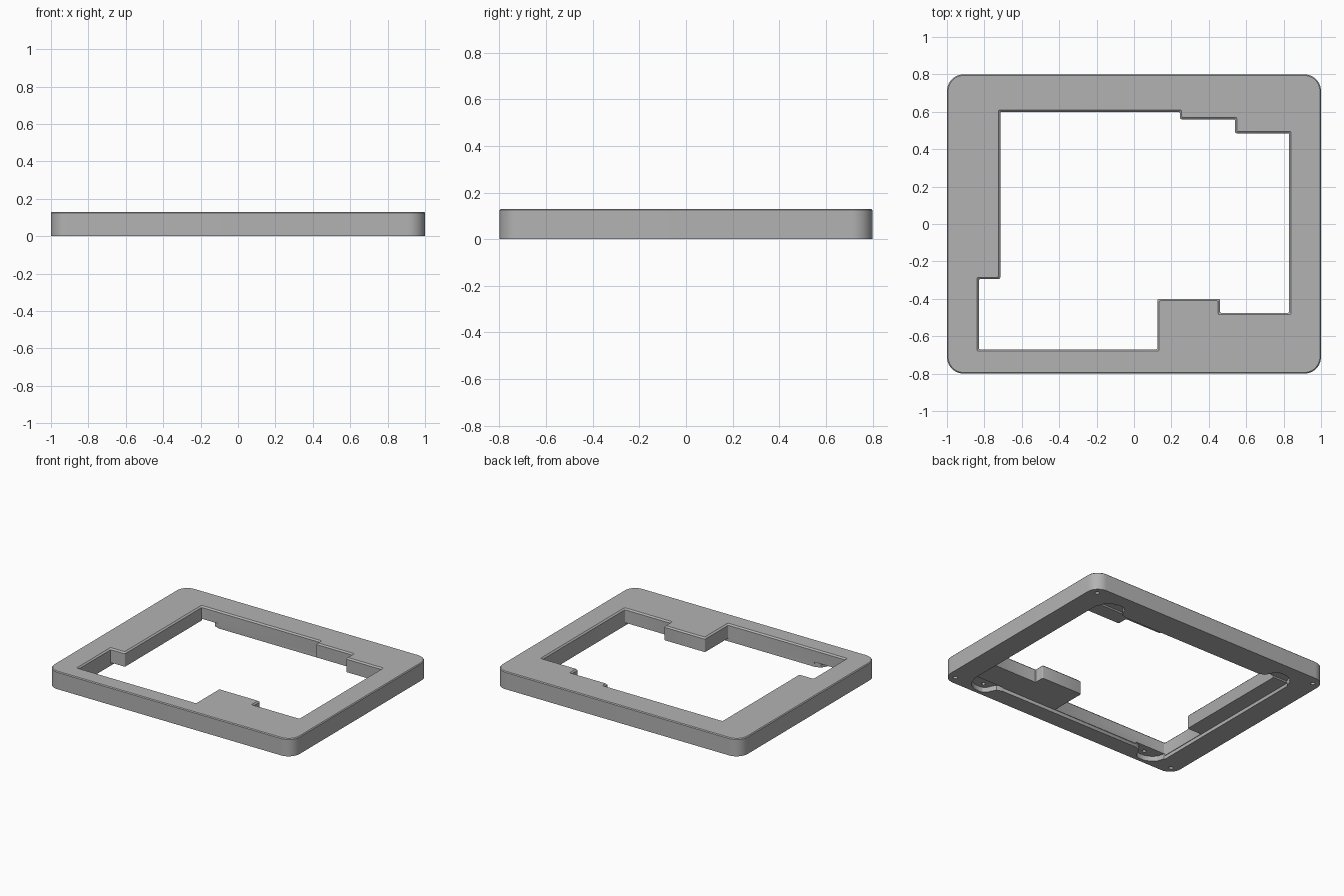
import bpy, bmesh, math
from mathutils import Vector

if "Cube" in bpy.data.objects:
    bpy.data.objects.remove(bpy.data.objects["Cube"])

HEIGHT = 0.13
CHAMFER = 0.01

grey = bpy.data.materials.new("plain_grey")
grey.use_nodes = True
colour = (0.45, 0.45, 0.45, 1)
grey.diffuse_color = colour
grey.node_tree.nodes["Principled BSDF"].inputs["Base Color"].default_value = colour


def rectangle(x0, x1, y0, y1):
    return [(x0, y0), (x1, y0), (x1, y1), (x0, y1)]


def outline(points, radius, grow=0.0, steps=3):
    """Grow a right-angled outline outwards, then round its corners."""
    pts = [Vector(p) for p in points]
    count = len(pts)
    grown = []
    for i, p in enumerate(pts):
        a = (p - pts[i - 1]).normalized()
        b = (pts[(i + 1) % count] - p).normalized()
        grown.append(p + grow * Vector((a.y + b.y, -a.x - b.x)))
    result = []
    for i, p in enumerate(grown):
        u = (grown[i - 1] - p).normalized()
        v = (grown[(i + 1) % count] - p).normalized()
        centre = p + radius * (u + v)
        for s in range(steps + 1):
            t = math.pi / 2 * s / steps
            result.append(centre - radius * (v * math.cos(t) + u * math.sin(t)))
    return result


def loft(name, rings):
    """Closed solid through stacked (outline, height) rings."""
    bm = bmesh.new()
    loops = [[bm.verts.new((p[0], p[1], z)) for p in pts] for pts, z in rings]
    for low, high in zip(loops, loops[1:]):
        for i in range(len(low)):
            j = (i + 1) % len(low)
            bm.faces.new((low[i], low[j], high[j], high[i]))
    bm.faces.new(loops[0])
    bm.faces.new(loops[-1])
    bmesh.ops.recalc_face_normals(bm, faces=bm.faces)
    mesh = bpy.data.meshes.new(name)
    bm.to_mesh(mesh)
    bm.free()
    mesh.materials.append(grey)
    obj = bpy.data.objects.new(name, mesh)
    bpy.context.collection.objects.link(obj)
    return obj


def cut(target, cutter):
    mod = target.modifiers.new("cut", "BOOLEAN")
    mod.operation = "DIFFERENCE"
    mod.solver = "EXACT"
    mod.object = cutter
    bpy.context.view_layer.objects.active = target
    bpy.ops.object.modifier_apply(modifier=mod.name)
    bpy.data.objects.remove(cutter)
    bpy.context.view_layer.update()


def drill(target, x, y, radius, top):
    ring = [(x + radius * math.cos(a), y + radius * math.sin(a))
            for a in (math.tau * i / 16 for i in range(16))]
    cut(target, loft("drill", [(ring, -0.1), (ring, top)]))


# Rounded outer slab with softened top edge
slab = rectangle(-1, 1, -0.8, 0.8)
frame = loft("frame", [
    (outline(slab, 0.09, 0, 12), 0),
    (outline(slab, 0.09, 0, 12), HEIGHT - 0.006),
    (outline(slab, 0.084, -0.006, 12), HEIGHT)])

# Stepped opening with chamfered rim
opening = [(-0.83, -0.67), (0.125, -0.67), (0.125, -0.4), (0.46, -0.4),
           (0.46, -0.475), (0.83, -0.475), (0.83, 0.485), (0.54, 0.485),
           (0.54, 0.56), (0.245, 0.56), (0.245, 0.6), (-0.715, 0.6),
           (-0.715, -0.295), (-0.83, -0.295)]
inner = outline(opening, 0.008)
rim = outline(opening, 0.008, CHAMFER)
cut(frame, loft("opening", [(inner, -0.1), (inner, HEIGHT - CHAMFER),
                            (rim, HEIGHT), (rim, HEIGHT + 0.1)]))

# Shallow board recess on the underside
recess = outline(rectangle(-0.834, 0.834, -0.674, 0.604), 0.01)
cut(frame, loft("recess", [(recess, -0.1), (recess, 0.025)]))

# Rounded screw ears beside the recess, each with a pilot hole
ear = [(0.58, -0.006), (0.58, 0), (0.62, 0.015), (0.635, 0.04), (0.65, 0.075),
       (0.675, 0.095), (0.70, 0.1), (0.74, 0.097), (0.78, 0.08), (0.81, 0.05),
       (0.826, 0), (0.826, -0.006)]
for side in (-1, 1):
    for edge, out in ((-0.674, -1), (0.604, 1)):
        ring = [(side * x, edge + out * d) for x, d in ear]
        cut(frame, loft("ear", [(ring, -0.1), (ring, 0.037)]))
        drill(frame, side * 0.70, edge + out * 0.055, 0.014, 0.08)

# Corner screw holes
for sx in (-1, 1):
    for sy in (-1, 1):
        drill(frame, sx * 0.94, sy * 0.737, 0.015, 0.08)

# Smooth the rounded corners and keep the hard edges
frame.data.shade_smooth()
frame.data.set_sharp_from_angle(angle=math.radians(25))
